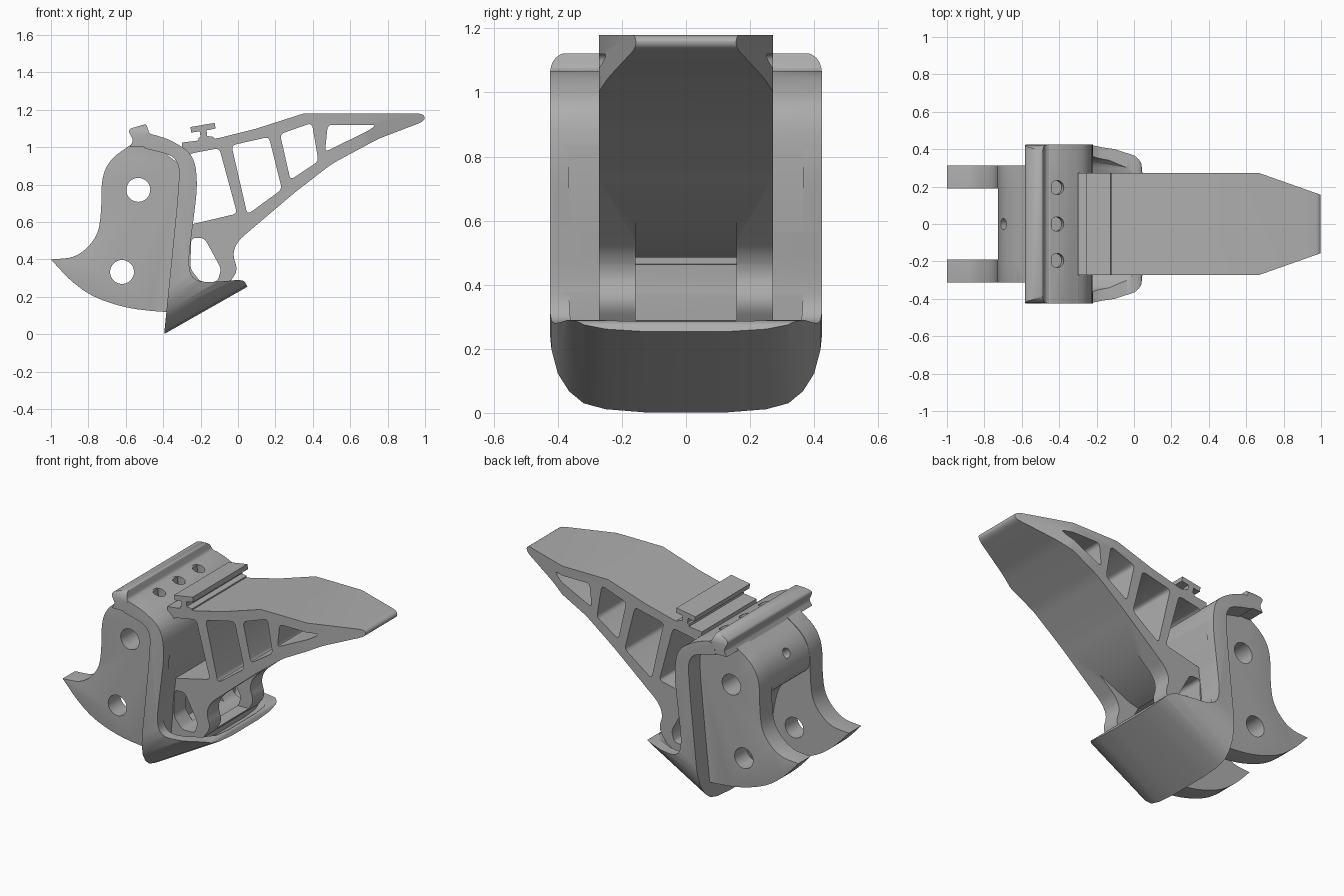
import bpy, bmesh, math
from mathutils import Vector

if "Cube" in bpy.data.objects:
    bpy.data.objects.remove(bpy.data.objects["Cube"])

grey = bpy.data.materials.new("plain grey")
grey.use_nodes = True
colour = (0.42, 0.42, 0.42, 1)
grey.diffuse_color = colour
grey.node_tree.nodes["Principled BSDF"].inputs["Base Color"].default_value = colour


def fillet(pts, r, sharp=(), steps=4):
    """Round every corner of a closed outline except the sharp ones."""
    out = []
    for i, p in enumerate(pts):
        p = Vector(p)
        if i in sharp:
            out.append(p)
            continue
        a = Vector(pts[i - 1]) - p
        b = Vector(pts[(i + 1) % len(pts)]) - p
        a = p + a.normalized() * min(r, a.length * 0.48)
        b = p + b.normalized() * min(r, b.length * 0.48)
        for k in range(steps + 1):
            t = k / steps
            out.append(a * (1 - t) ** 2 + p * 2 * t * (1 - t) + b * t * t)
    return out


def circle(x, z, r, n=32):
    return [(x + r * math.cos(math.tau * k / n), z + r * math.sin(math.tau * k / n)) for k in range(n)]


def prism(name, pts, axis, lo, hi, bevel=0, pick=None):
    """Extrude an outline along an axis, optionally bevelling chosen rim edges."""
    place = {"X": lambda u, v, t: (t, u, v),
             "Y": lambda u, v, t: (u, t, v),
             "Z": lambda u, v, t: (u, v, t)}[axis]
    bm = bmesh.new()
    rings = [[bm.verts.new(place(u, v, t)) for u, v in pts] for t in (lo, hi)]
    bm.faces.new(rings[0])
    bm.faces.new(rings[1])
    n = len(pts)
    for i in range(n):
        j = (i + 1) % n
        bm.faces.new((rings[0][i], rings[0][j], rings[1][j], rings[1][i]))
    bmesh.ops.recalc_face_normals(bm, faces=bm.faces)
    if bevel:
        edges = [e for e in bm.edges
                 if abs(e.verts[0].co.y - e.verts[1].co.y) < 1e-5
                 and pick((e.verts[0].co + e.verts[1].co) / 2)]
        bmesh.ops.bevel(bm, geom=edges, offset=bevel, segments=4, profile=0.5,
                        affect="EDGES", clamp_overlap=True)
    mesh = bpy.data.meshes.new(name)
    bm.to_mesh(mesh)
    bm.free()
    obj = bpy.data.objects.new(name, mesh)
    obj.data.materials.append(grey)
    bpy.context.collection.objects.link(obj)
    return obj


def drill(at, direction, r, depth):
    bpy.ops.mesh.primitive_cylinder_add(vertices=24, radius=r, depth=depth, location=at)
    obj = bpy.context.object
    obj.rotation_euler = Vector(direction).to_track_quat("Z", "Y").to_euler()
    return obj


def boolean(obj, cutter, op="DIFFERENCE"):
    cutter.hide_render = True
    mod = obj.modifiers.new("cut", "BOOLEAN")
    mod.operation, mod.solver, mod.object = op, "EXACT", cutter
    bpy.context.view_layer.update()
    bpy.ops.object.select_all(action="DESELECT")
    bpy.context.view_layer.objects.active = obj
    obj.select_set(True)
    bpy.ops.object.modifier_apply(modifier=mod.name)
    bpy.data.objects.remove(cutter)


def finish(obj):
    bpy.ops.object.select_all(action="DESELECT")
    bpy.context.view_layer.objects.active = obj
    obj.select_set(True)
    bpy.ops.object.shade_smooth_by_angle(angle=math.radians(32))


def trough(half, start, end):
    """U-shaped solid running up the slope of the scoop."""
    pts = [(-y, z) for y, z in half] + [(y, z) for y, z in reversed(half)]
    obj = prism("trough", pts, "X", start, end)
    for v in obj.data.vertices:
        t, z = v.co.x, v.co.z
        v.co.x, v.co.z = t + 0.09 * z, z + 0.568 * (t + 0.39)
    return obj


# Truss arm with tapered tip
arm_outline = fillet([
    (-0.3, 1.025), (-0.1, 1.05), (0.1, 1.1), (0.35, 1.18), (0.995, 1.18), (1.0, 1.14),
    (0.75, 1.045), (0.5, 0.91), (0.3, 0.755), (0.0, 0.5), (-0.03, 0.43), (0.0, 0.34),
    (-0.05, 0.27), (-0.05, 0.22), (-0.2, 0.13), (-0.29, 0.1)], 0.04, (0, 1, 2, 3, 12, 13, 14, 15))
arm = prism("truss_arm", arm_outline, "Y", -0.3, 0.3)
boolean(arm, prism("plan", [(-0.6, -0.272), (0.67, -0.272), (1.05, -0.138),
                            (1.05, 0.138), (0.67, 0.272), (-0.6, 0.272)], "Z", 0, 1.4), "INTERSECT")
windows = [
    [(-0.26, 0.965), (-0.1, 0.995), (-0.005, 0.645), (-0.26, 0.585)],
    [(-0.035, 1.01), (0.165, 1.055), (0.235, 0.775), (0.05, 0.64)],
    [(0.225, 1.07), (0.395, 1.13), (0.43, 0.925), (0.28, 0.825)],
    [(0.48, 1.12), (0.74, 1.12), (0.7, 1.09), (0.465, 0.975)],
    [(-0.25, 0.515), (-0.18, 0.515), (-0.09, 0.35), (-0.11, 0.28), (-0.2, 0.28), (-0.255, 0.35)],
]
for w in windows:
    boolean(arm, prism("window", fillet(w, 0.025), "Y", -0.5, 0.5))
# Central slot in the lower leg
boolean(arm, prism("slot", [(0.14, 0.61), (-0.1, 0.5), (-0.27, 0.46), (-0.27, 0.29), (0.2, 0.29)],
                   "Y", -0.157, 0.157))
finish(arm)

# Flange and scoop, made as one bracket
bracket_outline = fillet([
    (-0.395, -0.05), (0.055, 0.2), (0.05, 0.255), (0.03, 0.295), (-0.1, 0.28), (-0.23, 0.28),
    (-0.27, 0.36), (-0.24, 0.6), (-0.215, 0.8), (-0.235, 0.96), (-0.36, 1.04), (-0.45, 1.067),
    (-0.56, 1.05), (-0.58, 1.005), (-0.45, 0.985), (-0.31, 0.94), (-0.32, 0.75), (-0.393, 0.02)],
    0.15, (0, 1, 2, 11, 12, 13, 17), 6)
bracket = prism("flange_and_scoop", bracket_outline, "Y", -0.425, 0.425, 0.05,
                lambda c: c.z > 0.36 and (c.x > -0.29 or (c.z > 1.005 and c.x > -0.44)))
outer = [(0.44, 1.6), (0.43, 0.3), (0.42, 0.2), (0.4, 0.125), (0.365, 0.07),
         (0.32, 0.033), (0.25, 0.014), (0.13, 0.004)]
inner = [(0.365, 1.6), (0.365, 0.3), (0.36, 0.2), (0.34, 0.14), (0.3, 0.09), (0.24, 0.06), (0.13, 0.05)]
boolean(bracket, trough(outer, -0.6, 0.4), "INTERSECT")
boolean(bracket, trough(inner, -0.29, 0.4))
for y in (-0.195, 0, 0.195):
    boolean(bracket, drill((-0.41, y, 1.06), (0.25, 0, 1), 0.038, 0.11))
finish(bracket)

# Upturned lip along the top edge
lip = prism("top_lip", fillet([
    (-0.58, 1.0), (-0.56, 1.035), (-0.585, 1.085), (-0.575, 1.1), (-0.49, 1.125),
    (-0.475, 1.075), (-0.44, 1.06), (-0.44, 1.0)], 0.012, (0, 6, 7)), "Y", -0.425, 0.425)
boolean(lip, prism("rounding", fillet([(-0.424, 0.9), (0.424, 0.9), (0.424, 1.126), (-0.424, 1.126)],
                                      0.07, (0, 1), 6), "X", -0.8, 0), "INTERSECT")
finish(lip)

# Pair of hooked mounting lugs
lug_outline = fillet([
    (-1.0, 0.4), (-0.86, 0.41), (-0.75, 0.52), (-0.73, 0.66), (-0.73, 0.84), (-0.68, 0.94),
    (-0.57, 1.015), (-0.42, 0.99), (-0.3, 0.9), (-0.3, 0.75), (-0.36, 0.12), (-0.42, 0.12),
    (-0.6, 0.14), (-0.78, 0.2), (-0.9, 0.29)], 0.15, (0, 6, 7, 8, 9, 10), 6)
pin_holes = [(-0.533, 0.772), (-0.62, 0.333)]
for name, side in (("left_lug", 1), ("right_lug", -1)):
    lo, hi = sorted((side * 0.19, side * 0.312))
    lug = prism(name, lug_outline, "Y", lo, hi, 0.018,
                lambda c: c.y * side > 0.3 and c.x < -0.45 and c.z < 0.97)
    for x, z in pin_holes:
        boolean(lug, prism("pin_hole", circle(x, z, 0.064), "Y", -0.6, 0.6))
    finish(lug)

# Core between the lugs, hollowed below
core = prism("core_block", fillet([
    (-0.726, 0.72), (-0.728, 0.84), (-0.68, 0.935), (-0.57, 1.01), (-0.42, 0.985), (-0.3, 0.9),
    (-0.3, 0.75), (-0.36, 0.13), (-0.4, 0.13), (-0.46, 0.3), (-0.5, 0.55), (-0.6, 0.66)],
    0.15, (3, 4, 5, 6, 7, 8), 6), "Y", -0.2, 0.2)
boolean(core, prism("pin_hole", circle(*pin_holes[0], 0.064), "Y", -0.6, 0.6))
boolean(core, drill((-0.69, 0, 0.89), (-0.8, 0, 0.6), 0.03, 0.14))
finish(core)

# T-shaped rail across the arm
rail = prism("top_rail", [
    (-0.255, 1.108), (-0.125, 1.13), (-0.12, 1.1), (-0.168, 1.09), (-0.165, 1.06), (-0.13, 1.055),
    (-0.13, 1.03), (-0.215, 1.02), (-0.21, 1.05), (-0.2, 1.055), (-0.205, 1.085), (-0.25, 1.078)],
    "Y", -0.272, 0.272)
finish(rail)
